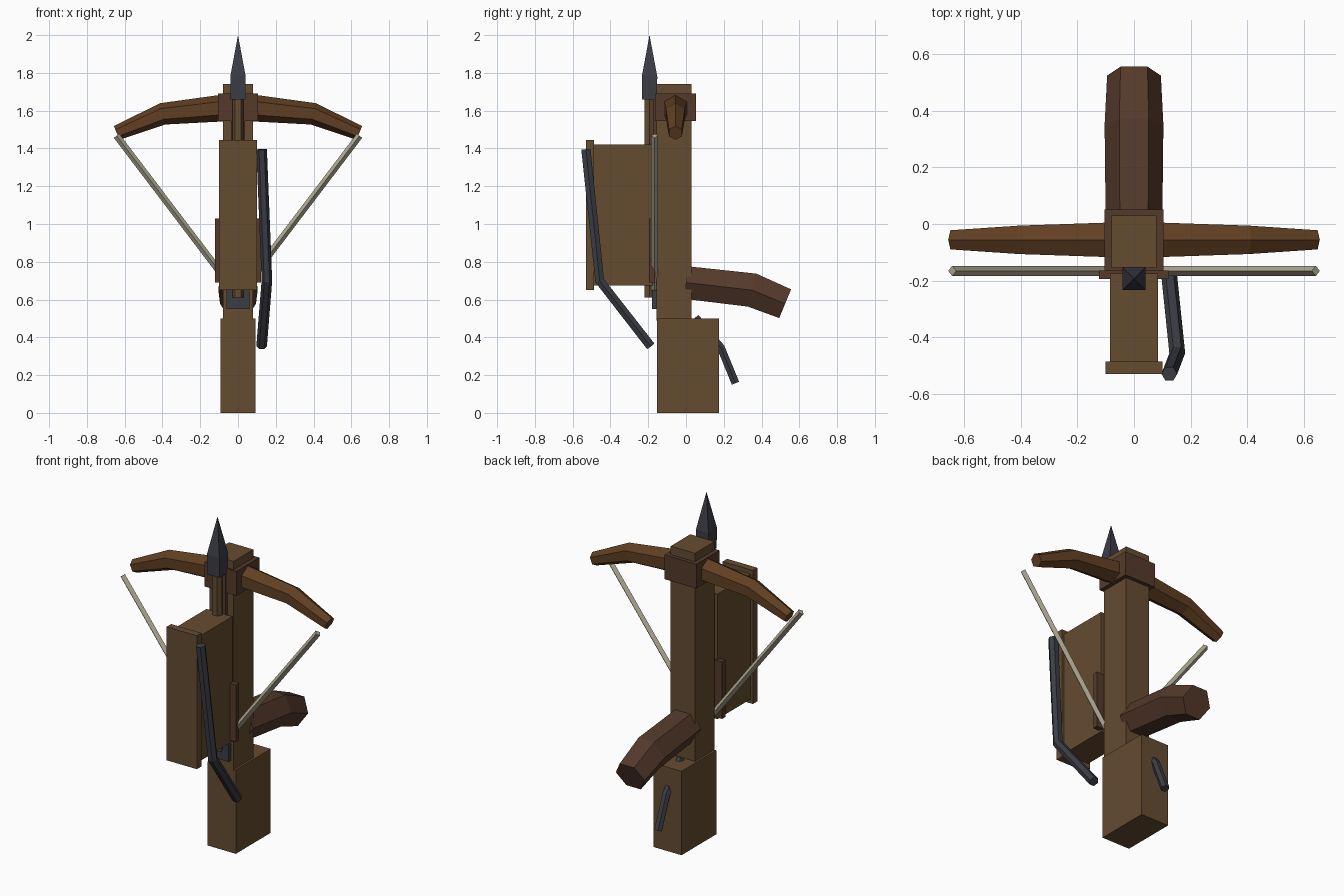
import bpy
import bmesh
from math import cos, sin, pi
from mathutils import Vector

if "Cube" in bpy.data.objects:
    bpy.data.objects.remove(bpy.data.objects["Cube"])


def material(name, rgb):
    m = bpy.data.materials.new(name)
    m.diffuse_color = (*rgb, 1)
    m.use_nodes = True
    m.node_tree.nodes["Principled BSDF"].inputs["Base Color"].default_value = m.diffuse_color
    return m


WOOD = material("oak", (0.13, 0.072, 0.03))
DARK = material("dark_wood", (0.09, 0.042, 0.024))
BOW = material("bow_wood", (0.12, 0.05, 0.016))
METAL = material("iron", (0.045, 0.047, 0.06))
CORD = material("cord", (0.42, 0.39, 0.28))


def finish(name, bm, mat):
    bmesh.ops.recalc_face_normals(bm, faces=bm.faces)
    me = bpy.data.meshes.new(name)
    bm.to_mesh(me)
    bm.free()
    me.materials.append(mat)
    ob = bpy.data.objects.new(name, me)
    bpy.context.collection.objects.link(ob)
    return ob


def box(name, xhalf, y, z, mat):
    """Box centred on x = 0 with y and z ranges."""
    bm = bmesh.new()
    bmesh.ops.create_cube(bm, size=1)
    for v in bm.verts:
        v.co = (v.co.x * 2 * xhalf,
                sum(y) / 2 + v.co.y * (y[1] - y[0]),
                sum(z) / 2 + v.co.z * (z[1] - z[0]))
    return finish(name, bm, mat)


def tube(name, pts, radii, sides, up, mat, phase=0.0):
    """Faceted bar along a path; first corner points towards `up`."""
    pts = [Vector(p) for p in pts]
    bm = bmesh.new()
    rings = []
    for i, (p, r) in enumerate(zip(pts, radii)):
        a, b = pts[max(i - 1, 0)], pts[min(i + 1, len(pts) - 1)]
        t = ((p - a).normalized() + (b - p).normalized()).normalized()
        side = t.cross(Vector(up)).normalized()
        u = side.cross(t)
        angles = [phase + 2 * pi * k / sides for k in range(sides)]
        rings.append([bm.verts.new(p + r * (u * cos(w) + side * sin(w))) for w in angles])
    for r0, r1 in zip(rings, rings[1:]):
        for k in range(sides):
            j = (k + 1) % sides
            bm.faces.new((r0[k], r0[j], r1[j], r1[k]))
    bm.faces.new(rings[0])
    bm.faces.new(rings[-1])
    bmesh.ops.remove_doubles(bm, verts=bm.verts, dist=1e-4)
    return finish(name, bm, mat)


# Stock, butt and bow collar
box("stock", 0.08, (-0.155, 0.03), (0.49, 1.74), WOOD)
box("butt", 0.093, (-0.153, 0.175), (0, 0.5), WOOD)
box("bow_collar", 0.105, (-0.165, 0.052), (1.545, 1.69), DARK)
box("bolt_groove", 0.038, (-0.172, -0.14), (0.6, 1.68), DARK)

# Magazine with its cover and string guide
box("magazine", 0.085, (-0.49, -0.175), (0.675, 1.42), WOOD)
box("magazine_cover", 0.1, (-0.53, -0.487), (0.65, 1.445), WOOD)
box("string_guide", 0.123, (-0.195, -0.165), (0.69, 1.03), DARK)
box("string_catch", 0.062, (-0.18, -0.15), (0.55, 0.65), METAL)

# Bow limbs
limb = [(0.0, 1.62, 0.07), (0.1, 1.612, 0.07), (0.4, 1.583, 0.058), (0.642, 1.482, 0.039)]
path = [(-x, z, r) for x, z, r in limb[:0:-1]] + limb
tube("bow_limbs", [(x, -0.056, z) for x, z, r in path], [r for *_, r in path],
     6, (0, 0, 1), BOW)

# Drawn string, one half per side
for s, side in ((-1, "left"), (1, "right")):
    tube(f"string_{side}", [(s * 0.643, -0.166, 1.467), (0, -0.166, 0.62)],
         [0.018] * 2, 4, (0, 1, 0), CORD)

# Bolt
tube("bolt_shaft", [(0, -0.193, 0.61), (0, -0.193, 1.67)], [0.03] * 2, 6, (1, 0, 0), WOOD)
tube("bolt_head", [(0, -0.193, 1.66), (0, -0.193, 1.78), (0, -0.193, 2.0)],
     [0.055, 0.058, 0.0], 4, (1, 0, 0), METAL, pi / 4)

# Cocking lever, grip and trigger
tube("cocking_lever", [(0.125, -0.53, 1.395), (0.153, -0.457, 0.7), (0.125, -0.187, 0.353)],
     [0.028] * 3, 6, (1, 0, 0), METAL)
tube("grip", [(0, 0.0, 0.69), (0, 0.35, 0.65), (0, 0.525, 0.578)],
     [0.1, 0.104, 0.095], 6, (1, 0, 0), DARK)
tube("trigger", [(0, 0.05, 0.505), (0, 0.185, 0.345), (0, 0.262, 0.157)],
     [0.024] * 3, 6, (1, 0, 0), METAL)
